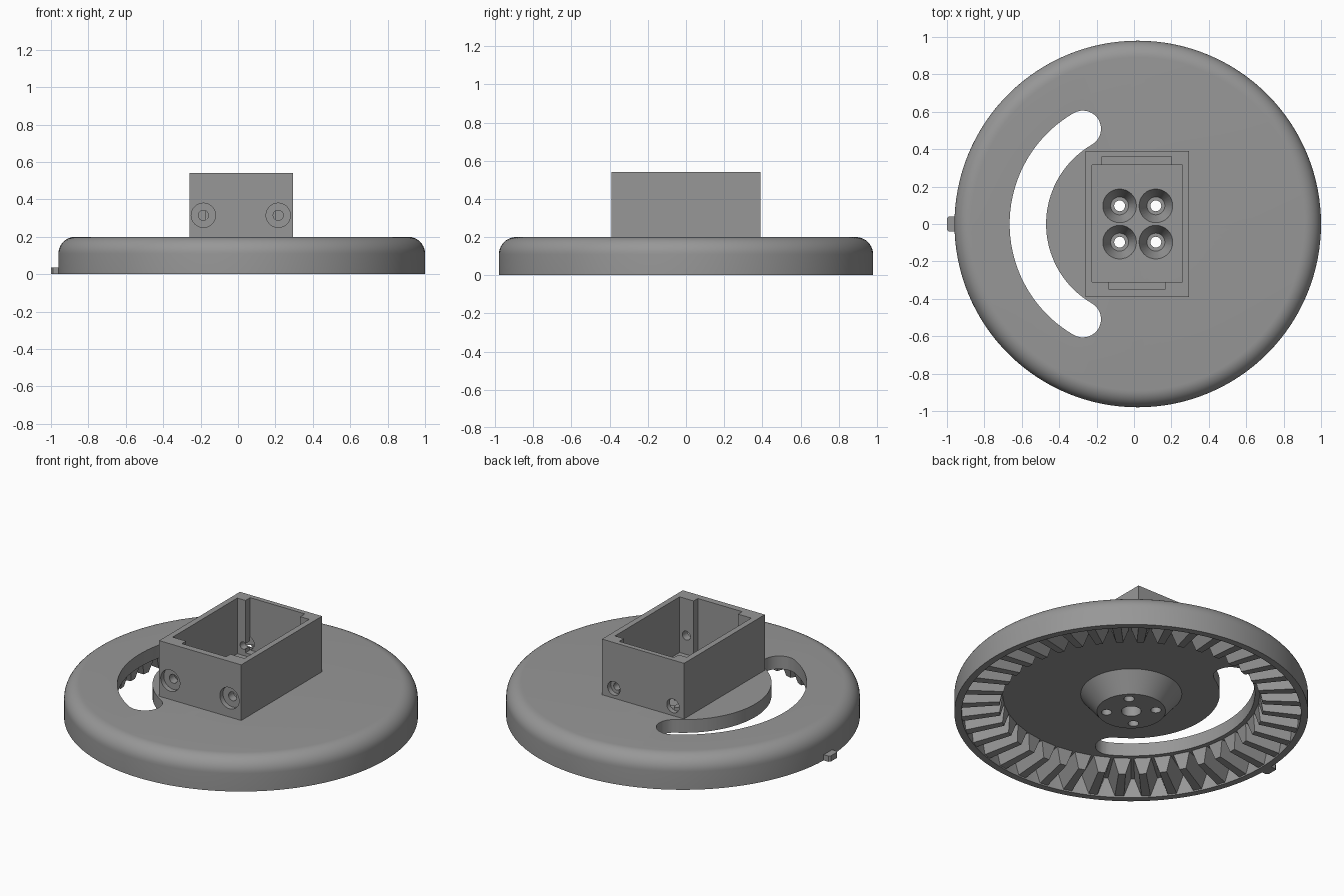
import bpy, bmesh, math
from mathutils import Matrix, Vector

if "Cube" in bpy.data.objects:
    bpy.data.objects.remove(bpy.data.objects["Cube"])

CX = 0.02  # disc axis
grey = bpy.data.materials.new("grey plastic")
grey.diffuse_color = (0.31, 0.31, 0.31, 1)
grey.use_nodes = True
grey.node_tree.nodes["Principled BSDF"].inputs["Base Color"].default_value = grey.diffuse_color


def finish(bm, name):
    bmesh.ops.recalc_face_normals(bm, faces=bm.faces[:])
    me = bpy.data.meshes.new(name)
    bm.to_mesh(me)
    bm.free()
    me.materials.append(grey)
    ob = bpy.data.objects.new(name, me)
    bpy.context.collection.objects.link(ob)
    return ob


def lathe(name, profile, x, y, segs, axis="Z", z=0):
    """Closed solid turned from (radius, height) points."""
    bm = bmesh.new()
    rings = []
    for r, h in profile:
        if r == 0:
            rings.append([bm.verts.new((0, 0, h))] * segs)
        else:
            rings.append([bm.verts.new((r * math.cos(2 * math.pi * i / segs),
                                        r * math.sin(2 * math.pi * i / segs), h))
                          for i in range(segs)])
    for a, b in zip(rings, rings[1:]):
        for i in range(segs):
            j = (i + 1) % segs
            bm.faces.new(list(dict.fromkeys((a[i], a[j], b[j], b[i]))))
    if axis == "Y":
        bm.transform(Matrix.Rotation(math.radians(-90), 4, "X"))
    bm.transform(Matrix.Translation((x, y, z)))
    return finish(bm, name)


def block(name, x0, x1, y0, y1, z0, z1):
    bm = bmesh.new()
    bmesh.ops.create_cube(bm, size=1)
    for v in bm.verts:
        v.co = ((x0 + x1) / 2 + v.co.x * (x1 - x0), (y0 + y1) / 2 + v.co.y * (y1 - y0),
                (z0 + z1) / 2 + v.co.z * (z1 - z0))
    return finish(bm, name)


def prism(name, points, z0, z1):
    bm = bmesh.new()
    f = bm.faces.new([bm.verts.new((x, y, z0)) for x, y in points])
    up = bmesh.ops.extrude_face_region(bm, geom=[f])["geom"]
    for v in up:
        if isinstance(v, bmesh.types.BMVert):
            v.co.z = z1
    return finish(bm, name)


def cut(target, cutter):
    mod = target.modifiers.new("cut", "BOOLEAN")
    mod.operation, mod.solver, mod.object = "DIFFERENCE", "EXACT", cutter
    bpy.context.view_layer.objects.active = target
    bpy.ops.object.modifier_apply(modifier=mod.name)
    bpy.data.objects.remove(cutter)


def smooth(ob):
    bpy.ops.object.select_all(action="DESELECT")
    ob.select_set(True)
    bpy.context.view_layer.objects.active = ob
    bpy.ops.object.shade_smooth_by_angle(angle=math.radians(30))


# Disc with rounded top rim, hollow underside and conical hub
fillet = [(0.89 + 0.09 * math.cos(a), 0.11 + 0.09 * math.sin(a))
          for a in (math.pi / 2 * i / 10 for i in range(11))]
disc = lathe("disc", [(0, 0.01), (0.19, 0.01), (0.28, 0.12), (0.94, 0.12), (0.94, 0), (0.98, 0)]
             + fillet + [(0, 0.2)], CX, 0, 128)

# Curved slot with round ends
mid, half, a0, a1 = 0.5875, 0.0975, math.radians(120), math.radians(240)
slot = []
for i in range(41):
    a = a0 + (a1 - a0) * i / 40
    slot.append((CX + (mid + half) * math.cos(a), (mid + half) * math.sin(a)))
for i in range(1, 16):
    t = a1 + math.pi * i / 16
    slot.append((CX + mid * math.cos(a1) + half * math.cos(t), mid * math.sin(a1) + half * math.sin(t)))
for i in range(41):
    a = a1 + (a0 - a1) * i / 40
    slot.append((CX + (mid - half) * math.cos(a), (mid - half) * math.sin(a)))
for i in range(1, 16):
    t = a0 + math.pi + math.pi * i / 16
    slot.append((CX + mid * math.cos(a0) + half * math.cos(t), mid * math.sin(a0) + half * math.sin(t)))
cut(disc, prism("slot_cutter", slot, -0.1, 0.3))

# Countersunk screw holes through the hub and a blind hole in its centre
for sx in (-1, 1):
    for sy in (-1, 1):
        cut(disc, lathe("screw_cutter", [(0, -0.1), (0.029, -0.1), (0.029, 0.1), (0.048, 0.1),
                                         (0.09, 0.2), (0.09, 0.25), (0, 0.25)],
                        CX + sx * 0.097, sy * 0.097, 32))
cut(disc, lathe("centre_cutter", [(0, -0.1), (0.055, -0.1), (0.055, 0.09), (0, 0.09)], CX, 0, 32))
smooth(disc)

# Open box on top, with end notches inside
box = block("box", -0.26, 0.295, -0.39, 0.39, 0.19, 0.54)
cut(box, block("cavity_cutter", -0.225, 0.26, -0.31, 0.315, 0.1, 0.7))
cut(box, block("back_notch_cutter", -0.17, 0.2, 0.2, 0.36, 0.22, 0.7))
cut(box, block("front_notch_cutter", -0.135, 0.165, -0.35, -0.2, 0.22, 0.7))

# Counterbored holes in the front and back walls
for x in (-0.185, 0.215):
    cut(box, lathe("front_hole_cutter", [(0, -0.1), (0.065, -0.1), (0.065, 0.03), (0.027, 0.03),
                                         (0.027, 0.2), (0, 0.2)], x, -0.39, 32, "Y", 0.315))
    cut(box, lathe("back_hole_cutter", [(0, -0.2), (0.022, -0.2), (0.022, -0.03), (0.042, -0.03),
                                        (0.042, 0.1), (0, 0.1)], x, 0.39, 32, "Y", 0.26))
smooth(box)

# Ring of tapered bevel-gear teeth under the rim
TEETH = 40
pitch = 2 * math.pi / TEETH
bm = bmesh.new()
for n in range(TEETH):
    rot = Matrix.Translation((CX, 0, 0)) @ Matrix.Rotation(n * pitch, 4, "Z")
    rows = []
    for r_base, r_tip, z_tip in ((0.71, 0.73, 0.03), (0.945, 0.945, 0.008)):
        b, t = r_base * pitch * 0.44, r_tip * pitch * 0.17
        rows.append([bm.verts.new(rot @ Vector(p)) for p in
                     ((r_base, -b, 0.123), (r_tip, -t, z_tip), (r_tip, t, z_tip), (r_base, b, 0.123))])
    p, q = rows
    bm.faces.new(p)
    bm.faces.new(q)
    for i in range(4):
        j = (i + 1) % 4
        bm.faces.new((p[i], p[j], q[j], q[i]))
finish(bm, "gear_teeth")

# Small index tab on the left edge
prism("index_tab", [(-0.95, -0.04), (-0.95, 0.04), (-0.99, 0.04), (-1.0, 0.03),
                    (-1.0, -0.03), (-0.99, -0.04)], 0, 0.035)
